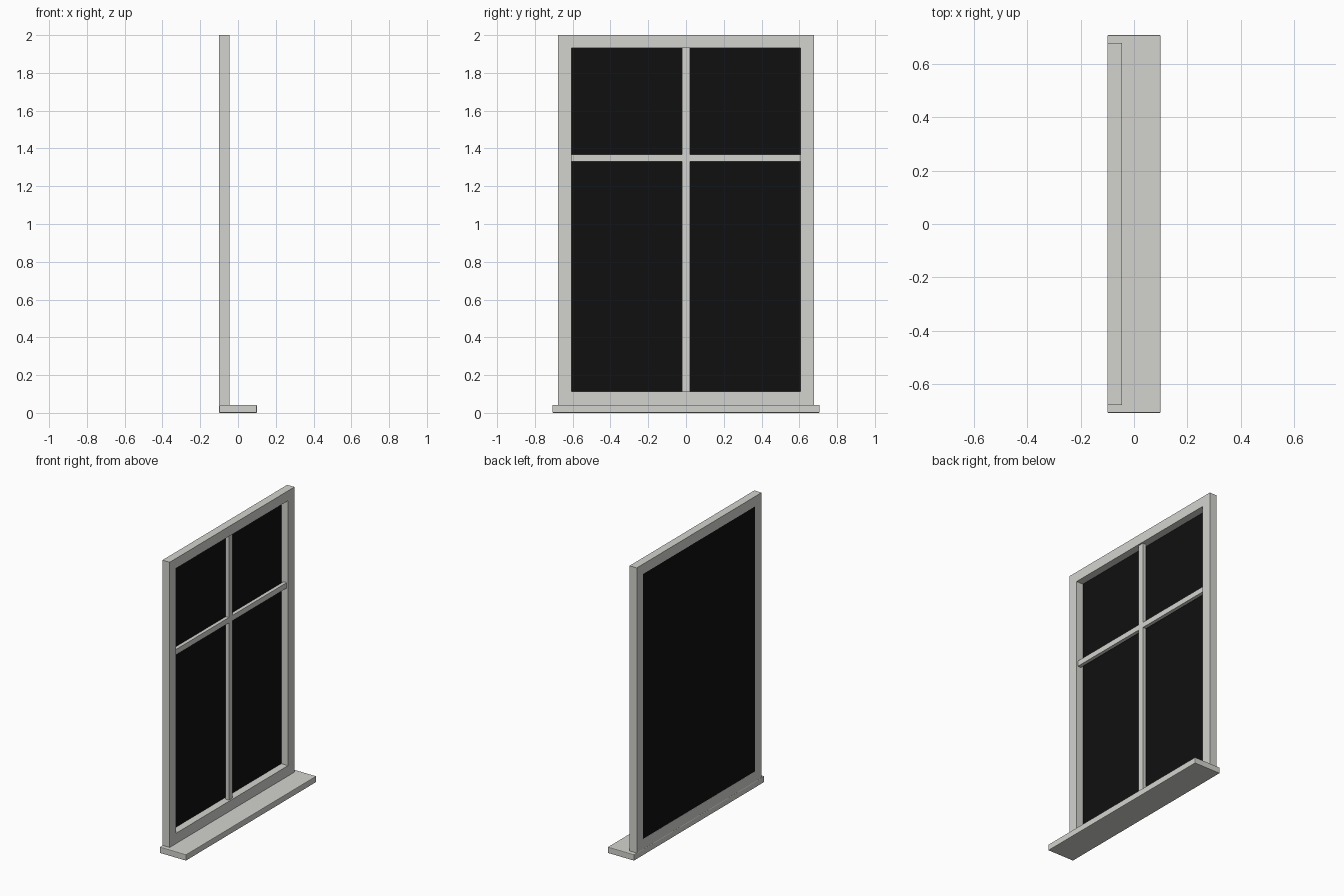
import bpy

if "Cube" in bpy.data.objects:
    bpy.data.objects.remove(bpy.data.objects["Cube"])


def material(name, rgb):
    m = bpy.data.materials.new(name)
    m.diffuse_color = (*rgb, 1)
    m.use_nodes = True
    m.node_tree.nodes["Principled BSDF"].inputs["Base Color"].default_value = m.diffuse_color
    return m


PAINT = material("warm_grey_paint", (0.65, 0.65, 0.62))
GLASS = material("black_glass", (0.005, 0.005, 0.005))


def box(name, xs, ys, zs, mat, bevel=0.0):
    """Axis-aligned box given by its extents on each axis."""
    spans = (xs, ys, zs)
    bpy.ops.mesh.primitive_cube_add(size=1, location=[(a + b) / 2 for a, b in spans])
    ob = bpy.context.object
    ob.name = name
    ob.scale = [b - a for a, b in spans]
    bpy.ops.object.transform_apply(location=False, rotation=False, scale=True)
    ob.data.materials.append(mat)
    if bevel:
        mod = ob.modifiers.new("soft_edges", 'BEVEL')
        mod.width = bevel
        mod.segments = 2
    return ob


FRAME_X = (-0.1, -0.045)   # frame depth
BAR_X = (-0.08, -0.055)    # glazing bar depth
OUT, INN = 0.677, 0.607    # outer and inner half widths
LOW, HIGH = 0.113, 1.932   # opening height

# Projecting sill with slightly softened edges
box("sill", (-0.1, 0.1), (-0.707, 0.707), (0, 0.042), PAINT, 0.004)

# Frame: full-width rails with stiles between them
box("bottom_rail", FRAME_X, (-OUT, OUT), (0.042, LOW), PAINT)
box("top_rail", FRAME_X, (-OUT, OUT), (HIGH, 2.0), PAINT)
for side, s in (("left", -1), ("right", 1)):
    box(side + "_stile", FRAME_X, sorted((s * INN, s * OUT)), (LOW, HIGH), PAINT)

# Glazing bars
box("vertical_bar", BAR_X, (-0.02, 0.02), (LOW, HIGH), PAINT)
box("horizontal_bar", BAR_X, (-INN, INN), (1.33, 1.367), PAINT)

# Glass pane near the back of the frame
box("glass_pane", (-0.099, -0.096), (-INN, INN), (LOW, HIGH), GLASS)
